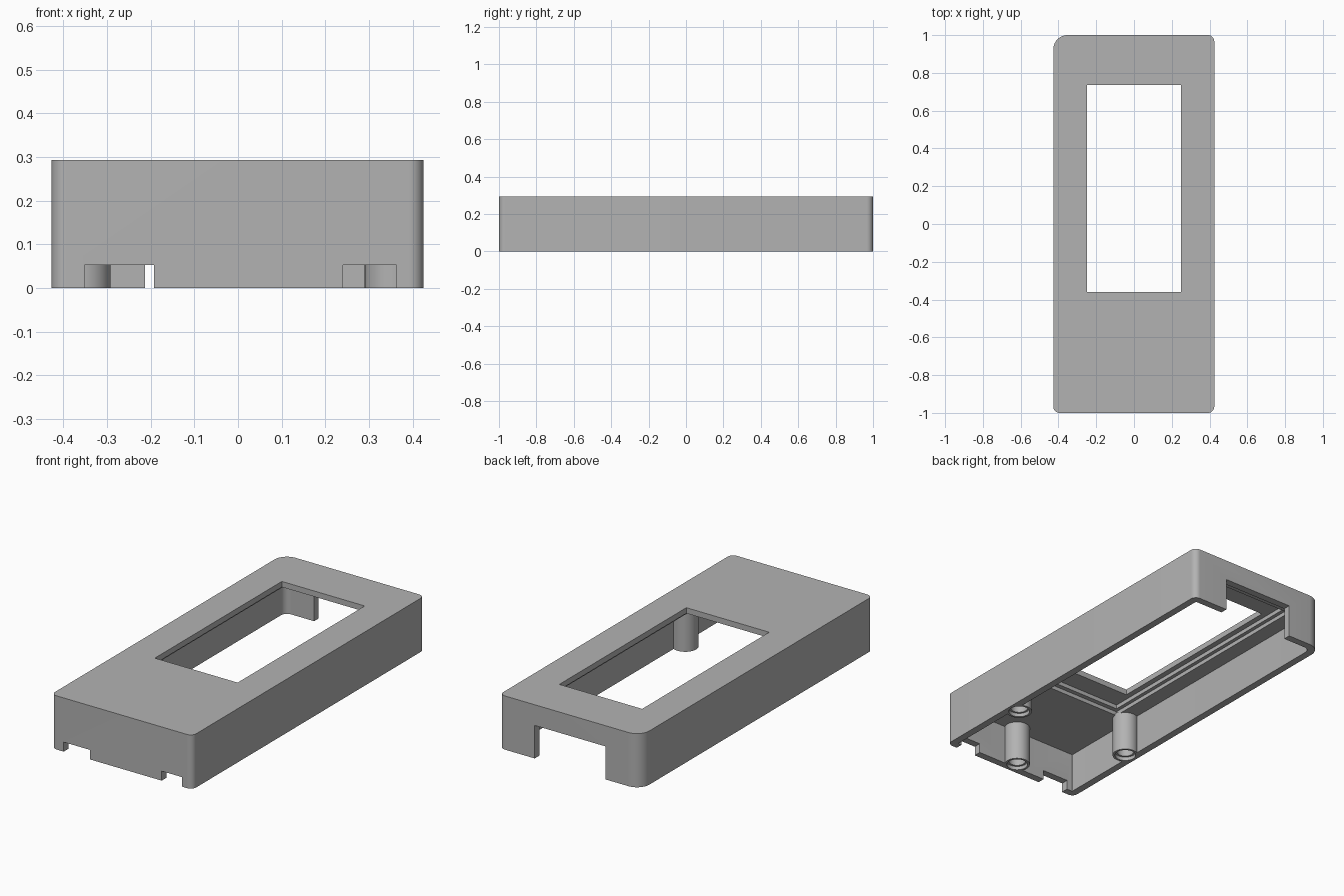
import bpy, bmesh
from math import sin, cos, pi

if "Cube" in bpy.data.objects:
    bpy.data.objects.remove(bpy.data.objects["Cube"])

grey = bpy.data.materials.new("plain grey")
grey.use_nodes = True
COLOR = (0.45, 0.45, 0.45, 1)
grey.diffuse_color = COLOR
grey.node_tree.nodes["Principled BSDF"].inputs["Base Color"].default_value = COLOR


def prism(name, points, z0, z1):
    """Extrude a counter-clockwise outline from z0 to z1."""
    bm = bmesh.new()
    low = [bm.verts.new((x, y, z0)) for x, y in points]
    high = [bm.verts.new((x, y, z1)) for x, y in points]
    bm.faces.new(low[::-1])
    bm.faces.new(high)
    n = len(points)
    for i in range(n):
        j = (i + 1) % n
        bm.faces.new((low[i], low[j], high[j], high[i]))
    mesh = bpy.data.meshes.new(name)
    bm.to_mesh(mesh)
    bm.free()
    mesh.materials.append(grey)
    ob = bpy.data.objects.new(name, mesh)
    bpy.context.collection.objects.link(ob)
    return ob


def rounded(x0, x1, y0, y1, radii, steps=10):
    """Rectangle outline; radii run from front -x corner counter-clockwise."""
    corners = [(x0, y0, 1, 1), (x1, y0, -1, 1), (x1, y1, -1, -1), (x0, y1, 1, -1)]
    pts = []
    for k, ((x, y, sx, sy), r) in enumerate(zip(corners, radii)):
        for i in range(steps + 1):
            a = pi + (k + i / steps) * pi / 2
            pts.append((x + sx * r + r * cos(a), y + sy * r + r * sin(a)))
    return pts


def box(name, x0, x1, y0, y1, z0, z1):
    return prism(name, [(x0, y0), (x1, y0), (x1, y1), (x0, y1)], z0, z1)


def cylinder(name, x, y, r, z0, z1, sides=40):
    ring = [(x + r * cos(2 * pi * i / sides), y + r * sin(2 * pi * i / sides))
            for i in range(sides)]
    return prism(name, ring, z0, z1)


def combine(target, tool, operation):
    mod = target.modifiers.new("shape", "BOOLEAN")
    mod.operation = operation
    mod.solver = "EXACT"
    mod.object = tool
    bpy.context.view_layer.objects.active = target
    bpy.ops.object.modifier_apply(modifier=mod.name)
    bpy.data.objects.remove(tool)


# Outer shell with one larger corner, hollowed from below
XL, XR, WALL, TOP, ROOF = -0.427, 0.425, 0.04, 0.293, 0.218
case = prism("case_cover", rounded(XL, XR, -1, 1, (.033, .033, .033, .075)), 0, TOP)
cavity = rounded(XL + WALL, XR - WALL, -1 + WALL, 1 - WALL, (.004, .004, .004, .036))
combine(case, prism("cavity", cavity, -0.1, ROOF), "DIFFERENCE")

# Window, its stepped recess, front notches and back opening
cuts = [
    box("outer_recess", -.30, .30, -.50, .89, .1, .24),
    box("inner_recess", -.28, .28, -.475, .87, .1, .262),
    box("window", -.25, .25, -.36, .735, .1, .4),
    box("notch_right", -.352, -.193, -1.1, -.94, -.1, .052),
    box("notch_left", .24, .363, -1.1, -.94, -.1, .052),
    box("back_opening", -.213, .213, .94, 1.1, -.1, .18),
]
for cut in cuts:
    combine(case, cut, "DIFFERENCE")

# Screw posts with counterbored holes
posts = [(-.358, -.497), (.356, -.503), (.01, -.932)]
for x, y in posts:
    combine(case, cylinder("post", x, y, .066, 0, ROOF + .01), "UNION")
for x, y in posts:
    combine(case, cylinder("counterbore", x, y, .054, -.1, .02), "DIFFERENCE")
    combine(case, cylinder("bore", x, y, .043, -.1, .15), "DIFFERENCE")

bpy.ops.object.select_all(action="DESELECT")
case.select_set(True)
bpy.context.view_layer.objects.active = case
bpy.ops.object.shade_smooth_by_angle(angle=pi / 6)
